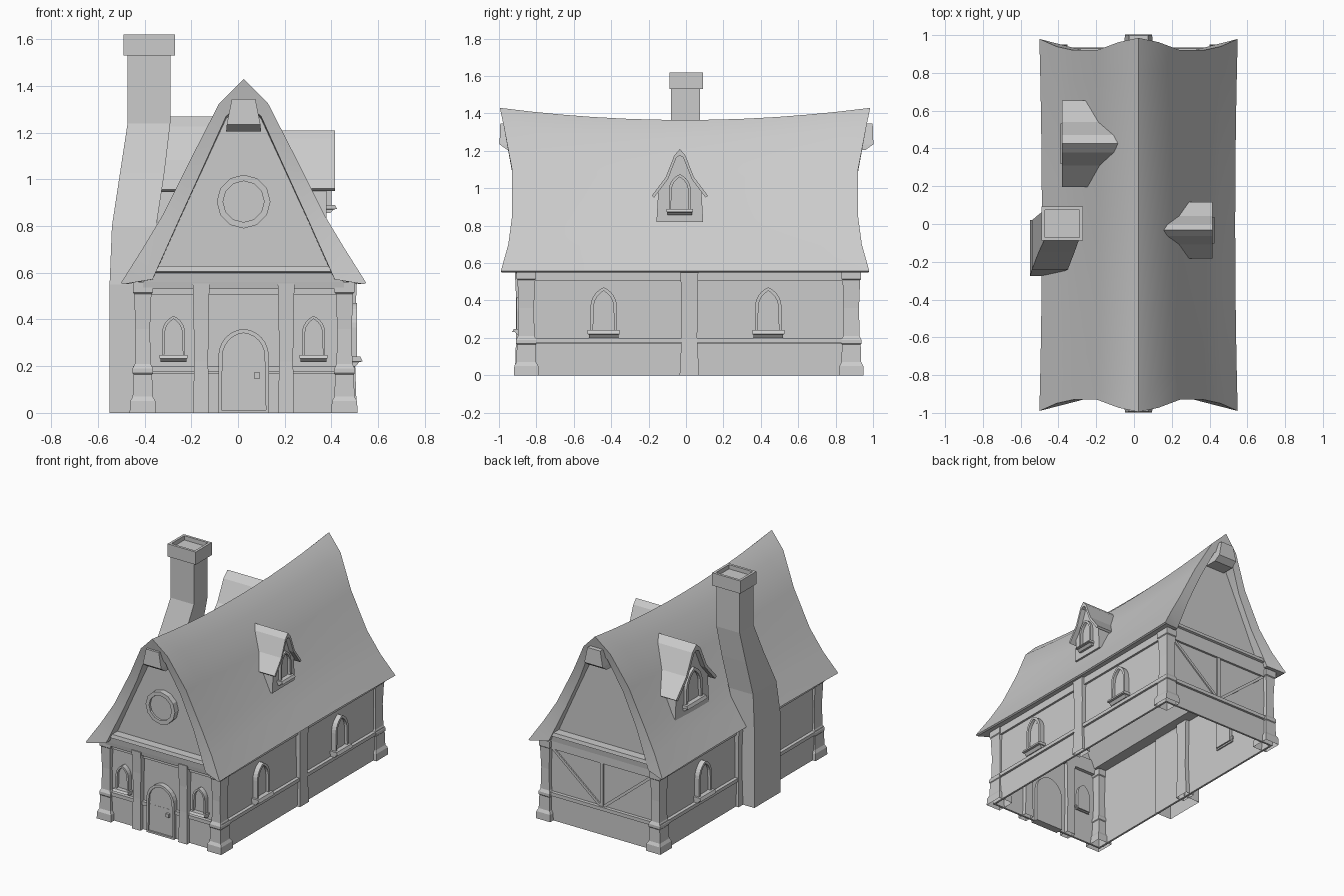
import bpy, bmesh, math
from mathutils import Matrix, Vector

cube = bpy.data.objects.get("Cube")
if cube:
    bpy.data.objects.remove(cube)

grey = bpy.data.materials.new("stone_grey")
grey.use_nodes = True
COL = (0.6, 0.6, 0.6, 1)
grey.diffuse_color = COL
grey.node_tree.nodes["Principled BSDF"].inputs["Base Color"].default_value = COL

CX, WX = 0.024, 0.45          # house axis and half width
Y0, Y1 = -0.87, 0.90          # front and back walls


def finish(name, bm, smooth=False):
    bmesh.ops.recalc_face_normals(bm, faces=bm.faces)
    me = bpy.data.meshes.new(name)
    bm.to_mesh(me)
    bm.free()
    me.materials.append(grey)
    ob = bpy.data.objects.new(name, me)
    bpy.context.collection.objects.link(ob)
    if smooth:
        for p in me.polygons:
            p.use_smooth = True
        me.set_sharp_from_angle(angle=math.radians(32))
    return ob


def place(x, y, z, deg):
    """Local x runs along a wall, z up, -y points out of it."""
    return Matrix.Translation((x, y, z)) @ Matrix.Rotation(math.radians(deg), 4, 'Z')


def loft(name, rings, mat=Matrix(), bottom=True, top=True):
    """Skin a list of equal vertex rings and close the chosen ends."""
    bm = bmesh.new()
    vs = [[bm.verts.new(mat @ Vector(p)) for p in r] for r in rings]
    for a, b in zip(vs, vs[1:]):
        for i in range(len(a)):
            j = (i + 1) % len(a)
            bm.faces.new((a[i], a[j], b[j], b[i]))
    if bottom:
        bm.faces.new(vs[0])
    if top:
        bm.faces.new(vs[-1])
    return finish(name, bm)


def panel(name, pts, depth, mat, rim=0, sink=0, back=0.02):
    """Outline pushed out of a wall, with an optional sunken centre."""
    bm = bmesh.new()
    front = [bm.verts.new((u, -depth, v)) for u, v in pts]
    rear = [bm.verts.new((u, back, v)) for u, v in pts]
    face = bm.faces.new(front)
    bm.faces.new(rear[::-1])
    for i in range(len(pts)):
        j = (i + 1) % len(pts)
        bm.faces.new((front[j], front[i], rear[i], rear[j]))
    bmesh.ops.recalc_face_normals(bm, faces=bm.faces)
    if rim:
        bmesh.ops.inset_individual(bm, faces=[face], thickness=rim)
        r = bmesh.ops.extrude_face_region(bm, geom=[face])
        moved = [v for v in r["geom"] if isinstance(v, bmesh.types.BMVert)]
        bmesh.ops.translate(bm, verts=moved, vec=(0, sink, 0))
        if face.is_valid:
            bmesh.ops.delete(bm, geom=[face], context='FACES_ONLY')
    bm.transform(mat)
    return finish(name, bm)


def rect(x0, x1, y0, y1, z):
    return [(x0, y0, z), (x1, y0, z), (x1, y1, z), (x0, y1, z)]


def arch(w, h, point):
    """Half width, height, and how pointed the top is."""
    radius = w * (1 + point)
    end = math.acos((radius - w) / radius)
    spring = h - radius * math.sin(end)
    arc = [(w - radius + radius * math.cos(end * i / 6),
            spring + radius * math.sin(end * i / 6)) for i in range(6)]
    right = [(w, 0)] + arc
    return right + [(0, h)] + [(-u, v) for u, v in reversed(right)]


def window(name, w, h, mat):
    panel(name + "_frame", arch(w * 0.47, h, 0.6), 0.035, mat, w * 0.12, 0.02)
    panel(name + "_pane", arch(w * 0.29, h * 0.84, 0.6), 0.018, mat)
    s = w * 0.57
    loft(name + "_sill", [rect(-s * k, s * k, -d, 0.01, z * h) for k, d, z in
                          ((0.93, 0.03, -0.04), (0.93, 0.045, 0.03),
                           (1, 0.06, 0.04), (1, 0.05, 0.12))], mat)


def skirt(name, off, z0, z1):
    """Open band running around the walls."""
    loft(name, [rect(CX - WX - o, CX + WX + o, Y0 - o, Y1 + o, z)
                for o, z in ((0, z0), (off, z0), (off, z1), (0, z1))],
         bottom=False, top=False)


# Walls, open underneath and up into the roof
loft("walls", [rect(CX - WX, CX + WX, Y0, Y1, z) for z in (0, 0.56)],
     bottom=False, top=False)
skirt("plinth", 0.014, 0, 0.17)
skirt("plinth_trim", 0.024, 0.175, 0.20)
skirt("top_plate", 0.015, 0.505, 0.56)

# Roof: a shell swept along the ridge, sagging in the middle
outer = [(0, 1.43, .99), (.105, 1.325, .968), (.22, 1.10, .925),
         (.345, .85, .925), (.435, .70, .945), (.525, .557, .985)]
inner = [(.515, .551, .982), (.39, .572, .95), (.275, .83, .92),
         (.17, 1.06, .92), (.075, 1.27, .955), (0, 1.335, .97)]
half = outer + inner
section = half + [(-x, z, l) for x, z, l in half[-2:0:-1]]
rings = []
for k in range(13):
    t = k / 6 - 1
    sag = 1 - t * t
    rings.append([(CX + x * (1 - 0.025 * sag), t * l - 0.005,
                   z - 0.065 * sag * max(0, (z - .56) / .87)) for x, z, l in section])
bm = bmesh.new()
vs = [[bm.verts.new(p) for p in r] for r in rings]
n, m = len(section), len(half) - 1
for a, b in zip(vs, vs[1:]):
    for i in range(n):
        j = (i + 1) % n
        bm.faces.new((a[i], a[j], b[j], b[i]))
for r in (vs[0], vs[-1]):      # rims between outer and inner skins
    for s in (1, -1):
        for i in range(5):
            bm.faces.new([r[(s * e) % n] for e in (i, i + 1, m - i - 1, m - i)])
finish("roof", bm, smooth=True)

# Recessed gable walls, jetty beams and ridge beam ends
gable_half = [(.42, .55), (.31, .81), (.195, 1.06), (.085, 1.28)]
gable = gable_half + [(0, 1.35)] + [(-x, z) for x, z in reversed(gable_half)]
for side, y, deg in (("front", -0.875, 0), ("back", 0.88, 180)):
    at = place(CX, y, 0, deg)
    panel(side + "_gable", gable, -0.01, at)
    loft(side + "_jetty_beam", [rect(-w, w, -d, 0.03, z) for w, d, z in
                                ((.43, .03, .53), (.43, .035, .56), (.40, .04, .60),
                                 (.40, .055, .605), (.385, .05, .63))], at)
    loft(side + "_ridge_beam", [rect(-w, w, -d, 0.05, z) for w, d, z in
                                ((.075, .08, 1.205), (.072, .122, 1.235),
                                 (.05, .118, 1.345))], at)

# Round gable window
ring = [(0.115 * math.cos(i * math.pi / 6), 0.115 * math.sin(i * math.pi / 6))
        for i in range(12)]
panel("round_window", ring, 0.035, place(CX, Y0, 0.905, 0), 0.027, 0.015)

# Corner posts with flared feet and capitals
POST = ((.056, 0), (.054, .05), (.043, .07), (.040, .165), (.044, .17), (.044, .19),
        (.034, .21), (.031, .36), (.037, .51), (.042, .515), (.042, .56))
for sx in (-1, 1):
    for sy, y in ((-1, Y0 + 0.01), (1, Y1 - 0.01)):
        loft("corner_post", [rect(-w, w, -w - .004, w + .016, z) for w, z in POST],
             place(CX + sx * 0.432, y, 0, 0 if sy < 0 else 180), bottom=False)
    # Middle post of each long wall
    loft("side_post", [rect(-w, w, -d, 0.03, z) for w, d, z in
                       ((.052, .035, 0), (.042, .028, .2), (.043, .028, .4),
                        (.048, .035, .56))],
         place(CX + sx * WX, 0.018, 0, 90 * sx), bottom=False)
    # Posts beside the door
    loft("door_post", [rect(-w, w, -d, 0.03, z) for w, d, z in
                       ((.034, .045, 0), (.030, .038, .22), (.032, .038, .4),
                        (.036, .045, .555))],
         place(CX + sx * 0.182, Y0, 0, 0), bottom=False)
    window("front_window", 0.105, 0.19, place(CX + sx * 0.300, Y0, 0.225, 0))

# Long wall windows; the chimney takes the place of the fourth
for sx, y in ((1, -0.44), (1, 0.44), (-1, 0.44)):
    window("side_window", 0.15, 0.26, place(CX + sx * WX, y, 0.21, 90 * sx))

# Door
door = place(CX, Y0, 0, 0)
panel("door_frame", arch(0.108, 0.36, 0.08), 0.035, door, 0.018, 0.012)
loft("door_handle", [rect(.045, .07, -.04, 0, z) for z in (.148, .172)], door)

# Timber bracing on the back wall
rear = place(CX, Y1, 0, 180)
panel("back_stud", [(-.012, .2), (.012, .2), (.012, .52), (-.012, .52)], 0.012, rear)
for s in (-1, 1):
    panel("back_brace", [(0, .2), (s * .03, .2), (s * .40, .505), (s * .37, .505)],
          0.009, rear)


# Dormers, cut off behind along the roof slope
def dormer(name, x, y, top, ky, kz, deep, deg):
    at = place(x, y, top, deg)

    def body(part, pts, front):
        loft(name + part, [[(u * ky, front, v * kz) for u, v in pts],
                           [(u * ky, deep + 0.5 * v * kz, v * kz) for u, v in pts]], at)

    prof = [(0, 0), (.03, -.035), (.075, -.15), (.15, -.25)]
    full = prof + [(u - .012, v - .01) for u, v in prof[:0:-1]] + [(0, -.035)]
    for s in (1, -1):
        body("_roof", [(s * u, v) for u, v in full], 0)
    wall = [(.125, -.39), (.115, -.22), (.06, -.14), (.015, -.03)]
    body("_wall", wall + [(-u, v) for u, v in reversed(wall)], 0.035)
    window(name + "_window", 0.125 * ky, 0.21 * kz,
           at @ Matrix.Translation((0, 0.05, -.345 * kz)))


dormer("right_dormer", 0.415, -0.033, 1.21, 1, 1, 0.26, 90)
dormer("left_dormer", -0.38, 0.425, 1.27, 1.52, 1.25, 0.295, -90)

# Chimney, bending inwards as it climbs
loft("chimney", [rect(*r) for r in (
    (-.55, -.42, -.275, .02, 0), (-.55, -.42, -.275, .02, .55),
    (-.54, -.35, -.24, .02, .8), (-.505, -.315, -.15, .05, 1.03),
    (-.473, -.29, -.08, .075, 1.24), (-.473, -.29, -.08, .075, 1.54))], bottom=False)
CAP = place(-.38, .002, 1.53, 0) @ Matrix.Rotation(-math.pi / 2, 4, 'X')
panel("chimney_cap", [(-.11, -.09), (.11, -.09), (.11, .09), (-.11, .09)],
      0.09, CAP, 0.025, 0.03, back=0)
